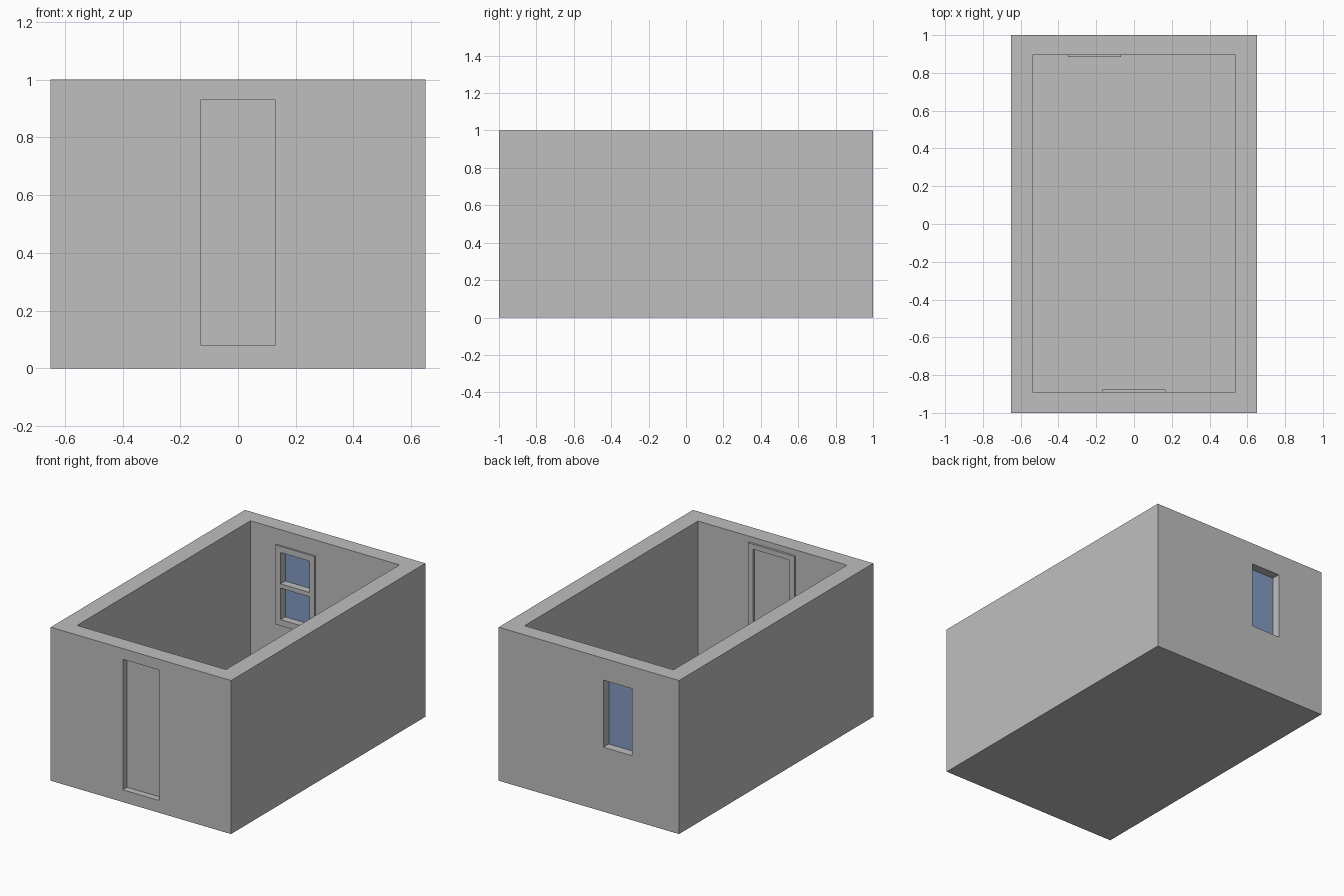
import bpy

default = bpy.data.objects.get("Cube")
if default:
    bpy.data.objects.remove(default, do_unlink=True)


def material(name, rgb):
    m = bpy.data.materials.new(name)
    m.use_nodes = True
    m.diffuse_color = (*rgb, 1)
    m.node_tree.nodes["Principled BSDF"].inputs["Base Color"].default_value = (*rgb, 1)
    return m


GREY = material("plaster_grey", (0.52, 0.52, 0.52))
BLUE = material("glass_blue", (0.23, 0.333, 0.54))


def box(name, x, y, z, mat=GREY):
    """Box from its (low, high) extents along each axis."""
    bpy.ops.mesh.primitive_cube_add(size=1)
    ob = bpy.context.object
    ob.name = ob.data.name = name
    spans = (x, y, z)
    centre = [(a + b) / 2 for a, b in spans]
    size = [b - a for a, b in spans]
    for v in ob.data.vertices:
        v.co = [c + s * p for c, s, p in zip(centre, size, v.co)]
    ob.data.materials.append(mat)
    return ob


def cut(ob, x, y, z):
    """Cut a box-shaped opening out of an object."""
    cutter = box("cutter", x, y, z)
    cutter.hide_render = True
    mod = ob.modifiers.new("opening", "BOOLEAN")
    mod.operation = "DIFFERENCE"
    mod.solver = "EXACT"
    mod.object = cutter
    bpy.context.view_layer.objects.active = ob
    bpy.ops.object.modifier_apply(modifier=mod.name)
    bpy.data.objects.remove(cutter, do_unlink=True)


FLOOR = 0.08
FRONT, BACK = -0.89, 0.895          # inner wall faces
DOOR_X, DOOR_Z = (-0.13, 0.13), (FLOOR, 0.93)
WIN_X, WIN_Z = (-0.312, -0.105), (0.42, 0.857)

# Open-topped room shell with door and window openings
shell = box("room_shell", (-0.65, 0.65), (-1, 1), (0, 1))
cut(shell, (-0.537, 0.537), (FRONT, BACK), (FLOOR, 1.2))
cut(shell, DOOR_X, (-1.1, -0.8), DOOR_Z)
cut(shell, WIN_X, (0.8, 1.1), WIN_Z)

# Door leaf and its inner trim
box("door_leaf", DOOR_X, (-0.957, FRONT), DOOR_Z)
door_trim = box("door_trim", (-0.167, 0.167), (FRONT, -0.876), (FLOOR, 0.963))
cut(door_trim, DOOR_X, (-1, -0.8), (0, DOOR_Z[1]))

# Window glass, crossbar and inner trim
box("window_glass", WIN_X, (0.932, 0.945), WIN_Z, BLUE)
box("window_crossbar", WIN_X, (0.884, 0.932), (0.625, 0.653))
window_trim = box("window_trim", (-0.35, -0.068), (0.884, BACK), (0.38, 0.897))
cut(window_trim, WIN_X, (0.8, 1), WIN_Z)
